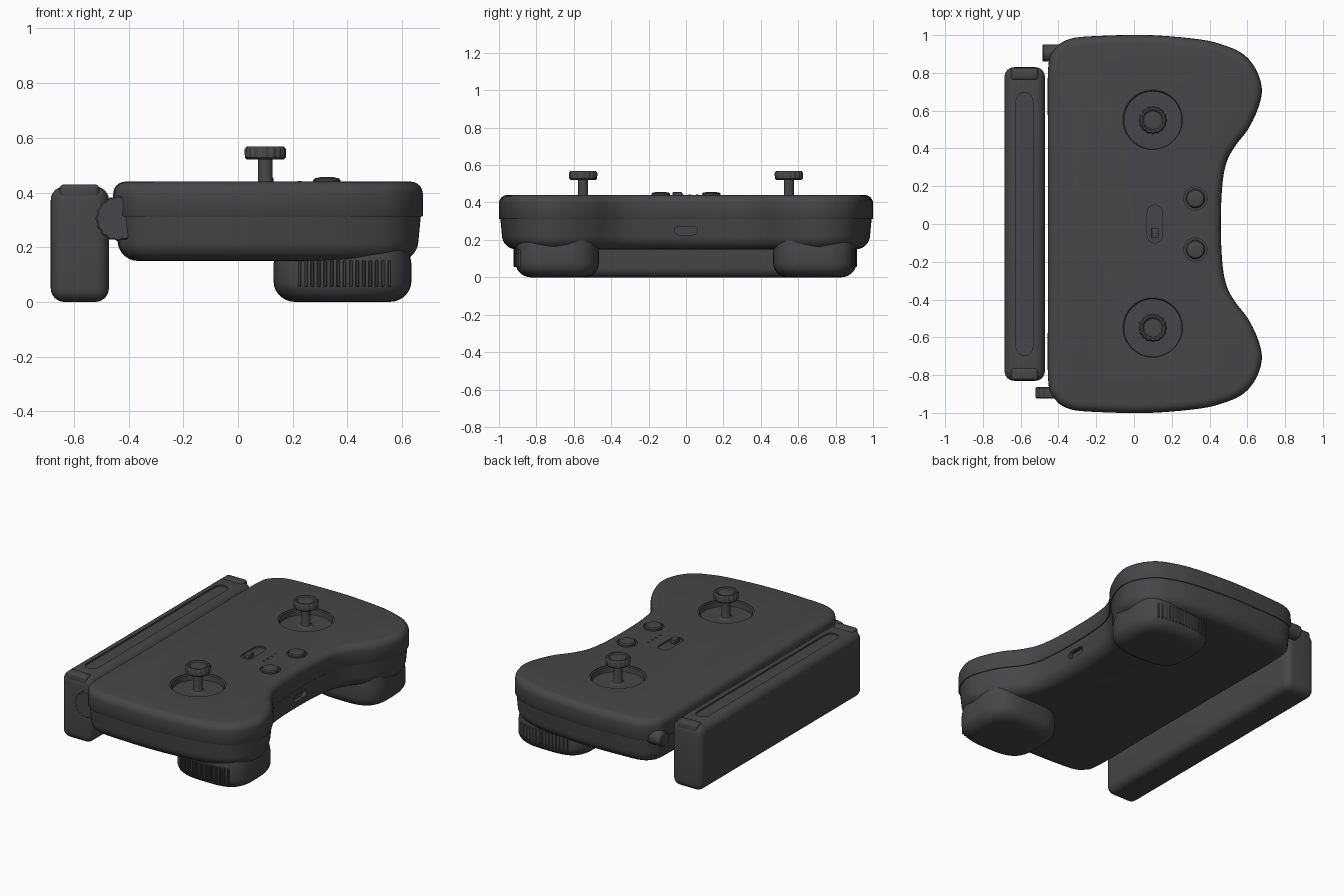
import bpy, bmesh, math
from mathutils import Vector, Matrix

if "Cube" in bpy.data.objects:
    bpy.data.objects.remove(bpy.data.objects["Cube"])

charcoal = bpy.data.materials.new("charcoal plastic")
charcoal.diffuse_color = (0.062, 0.06, 0.067, 1)
charcoal.use_nodes = True
charcoal.node_tree.nodes["Principled BSDF"].inputs["Base Color"].default_value = charcoal.diffuse_color


def finish(name, bm, angle=35):
    bmesh.ops.recalc_face_normals(bm, faces=bm.faces)
    me = bpy.data.meshes.new(name)
    bm.to_mesh(me)
    bm.free()
    ob = bpy.data.objects.new(name, me)
    bpy.context.collection.objects.link(ob)
    me.materials.append(charcoal)
    shade(ob, angle)
    return ob


def shade(ob, angle=35):
    bpy.ops.object.select_all(action='DESELECT')
    ob.select_set(True)
    bpy.context.view_layer.objects.active = ob
    bpy.ops.object.shade_smooth_by_angle(angle=math.radians(angle))


def loft(name, rings, angle=35):
    """Skin a stack of closed rings and cap both ends."""
    bm = bmesh.new()
    vs = [[bm.verts.new(p) for p in r] for r in rings]
    n = len(vs[0])
    for a, b in zip(vs, vs[1:]):
        for i in range(n):
            bm.faces.new((a[i], a[(i + 1) % n], b[(i + 1) % n], b[i]))
    bm.faces.new(vs[0][::-1])
    bm.faces.new(vs[-1])
    return finish(name, bm, angle)


def box(name, lo, hi, bevel=0.0, seg=4):
    bm = bmesh.new()
    bmesh.ops.create_cube(bm, size=1)
    lo, hi = Vector(lo), Vector(hi)
    for v in bm.verts:
        v.co = (lo + hi) / 2 + v.co * (hi - lo)
    if bevel:
        bmesh.ops.bevel(bm, geom=bm.edges[:], offset=bevel, segments=seg,
                        profile=0.5, affect='EDGES')
    return finish(name, bm)


def lathe(name, x, y, profile, n=40, flutes=0, depth=0.0):
    """Round part standing at x, y from (radius, z) pairs, optionally fluted."""
    rings = []
    for r, z in profile:
        ring = []
        for i in range(n):
            a = 2 * math.pi * i / n
            s = r * (1 - depth * (0.5 - 0.5 * math.cos(flutes * a)))
            ring.append((x + s * math.cos(a), y + s * math.sin(a), z))
        rings.append(ring)
    return loft(name, rings)


def pill(name, x, y, w, l, z0, z1):
    r = w / 2
    pts = []
    for i in range(24):
        a = math.pi * i / 23
        pts.append((r * math.cos(a), l / 2 - r + r * math.sin(a)))
    pts += [(-px, -py) for px, py in pts]
    return loft(name, [[(x + px, y + py, z) for px, py in pts] for z in (z0, z1)])


def cut(ob, cutters):
    for c in cutters:
        m = ob.modifiers.new("cut", 'BOOLEAN')
        m.operation, m.solver, m.object = 'DIFFERENCE', 'EXACT', c
        bpy.context.view_layer.objects.active = ob
        bpy.ops.object.modifier_apply(modifier=m.name)
        bpy.data.objects.remove(c)
    shade(ob)


# ---- controller outline: half profile, mirrored, smoothed ----
half = [(-0.455, 0.4), (-0.455, 0.82), (-0.42, 0.925), (-0.34, 0.98), (-0.18, 0.996),
        (0.085, 1.0), (0.35, 0.977), (0.48, 0.945), (0.577, 0.9), (0.645, 0.82),
        (0.677, 0.714), (0.656, 0.61), (0.603, 0.5), (0.534, 0.41), (0.487, 0.317),
        (0.466, 0.185)]
ctrl = [(-0.455, 0)] + half + [(0.46, 0)] + [(x, -y) for x, y in reversed(half)]
ctrl = [Vector(p) for p in ctrl]
outline = []
for i in range(len(ctrl)):
    p0, p1, p2, p3 = (ctrl[(i + k) % len(ctrl)] for k in (-1, 0, 1, 2))
    for s in range(5):
        t = s / 5
        outline.append(0.5 * (2 * p1 + (p2 - p0) * t + (2 * p0 - 5 * p1 + 4 * p2 - p3) * t * t
                              + (3 * p1 - p0 - 3 * p2 + p3) * t ** 3))


def inset(d, z):
    n, ring = len(outline), []
    for i, p in enumerate(outline):
        t = (outline[(i + 1) % n] - outline[i - 1]).normalized()
        ring.append((p.x + t.y * d, p.y - t.x * d, z))
    return ring


def rounded(d0, z0, r, h, steps, up):
    """Quarter-round edge as (inset, z) pairs, starting at the wall."""
    return [(d0 + r * (1 - math.cos(a)), z0 + up * h * math.sin(a))
            for a in (math.pi / 2 * k / steps for k in range(steps + 1))]


lower_edge = rounded(0.017, 0.225, 0.075, 0.075, 7, -1)
lower = loft("lower_shell", [inset(d, z) for d, z in lower_edge[::-1] + [(0.008, 0.318)]])
upper_edge = rounded(0.001, 0.395, 0.045, 0.045, 6, 1)
upper = loft("upper_shell", [inset(d, z) for d, z in [(0.003, 0.312), (0, 0.317)] + upper_edge])

# ---- recesses in the top, charging port in the front edge ----
cutters = [lathe("well_cutter", 0.1, s * 0.55, [(0.153, 0.4), (0.156, 0.432), (0.164, 0.436),
                                               (0.164, 0.47)], 64) for s in (1, -1)]
cutters.append(pill("slot_cutter", 0.11, 0, 0.08, 0.2, 0.43, 0.46))
cutters += [lathe("button_cutter", 0.325, s * 0.135, [(0.061, 0.43), (0.061, 0.46)])
            for s in (1, -1)]
cut(upper, cutters)
port = pill("port_cutter", 0, 0, 0.045, 0.125, -0.04, 0.08)
port.data.transform(Matrix.Translation((0.46, 0, 0.25)) @ Matrix.Rotation(math.pi / 2, 4, 'Y'))
cut(lower, [port])

for s, side in ((1, "back"), (-1, "front")):
    # thumb sticks
    y = s * 0.55
    lathe(side + "_stick_post", 0.1, y, [(0.05, 0.398), (0.03, 0.41), (0.027, 0.42), (0.027, 0.53)], 24)
    lathe(side + "_stick_head", 0.1, y, [(0.066, 0.52), (0.075, 0.528), (0.076, 0.558),
          (0.068, 0.569), (0.058, 0.569), (0.05, 0.563), (0.01, 0.566)], 96, 16, 0.07)
    # push buttons
    lathe(side + "_button", 0.325, s * 0.135, [(0.05, 0.425), (0.05, 0.445), (0.044, 0.452),
                                               (0.025, 0.456), (0.005, 0.457)], 40)
    # hand grips under the body
    cx, cy, hx, hy = 0.382, s * 0.688, 0.252, 0.222
    rings = []
    grip_edge = rounded(0, 0.075, 0.08, 0.075, 7, -1)[::-1] + [(0.0, 0.14), (0.01, 0.205)]
    for d, z in grip_edge:
        ring = []
        for i in range(64):
            a = 2 * math.pi * i / 64
            c, q = math.cos(a), math.sin(a)
            ring.append((cx + (hx - d) * math.copysign(abs(c) ** 0.62, c),
                         cy + (hy - d) * math.copysign(abs(q) ** 0.62, q), z))
        rings.append(ring)
    loft(side + "_grip", rings)
    # grip ribs on the outer wall
    for k in range(15):
        x = 0.225 + k * 0.0235
        y = cy + s * hy * (1 - (abs(x - cx) / hx) ** 3.2) ** (1 / 3.2)
        box(side + "_grip_rib", (x - 0.006, y - 0.012, 0.055), (x + 0.006, y + 0.004, 0.152), 0.003, 1)
    # clamp end tabs
    box(side + "_clamp_tab", (-0.652, s * 0.795 - 0.032, 0.37), (-0.508, s * 0.795 + 0.032, 0.43), 0.015, 3)

# ---- power slider and indicator lights ----
box("power_slider", (0.093, -0.072, 0.42), (0.13, -0.02, 0.455), 0.004, 2)
for k in range(4):
    lathe("indicator_light", 0.225, -0.06 + k * 0.04, [(0.007, 0.435), (0.007, 0.443)], 12)

# ---- device clamp bar ----
clamp = box("clamp_bar", (-0.685, -0.83, 0), (-0.472, 0.83, 0.422), 0.05, 6)
cut(clamp, [pill("groove_cutter", -0.58, 0, 0.088, 1.39, 0.412, 0.45)])

# ---- side dial (axis along y) and rear shoulder knob (axis along x) ----
dial = lathe("side_dial", 0, 0, [(0.078, -0.03), (0.083, -0.025), (0.083, 0.025), (0.078, 0.03)],
             96, 16, 0.06)
dial.data.transform(Matrix.Translation((-0.438, -0.893, 0.305)) @ Matrix.Rotation(math.pi / 2, 4, 'X'))
box("dial_mount", (-0.44, -0.922, 0.235), (-0.4, -0.86, 0.385), 0.006, 2)
knob = lathe("shoulder_knob", 0, 0, [(0.04, -0.045), (0.046, -0.039), (0.046, 0.06)], 32)
knob.data.transform(Matrix.Translation((-0.44, 0.905, 0.325)) @ Matrix.Rotation(math.pi / 2, 4, 'Y'))
